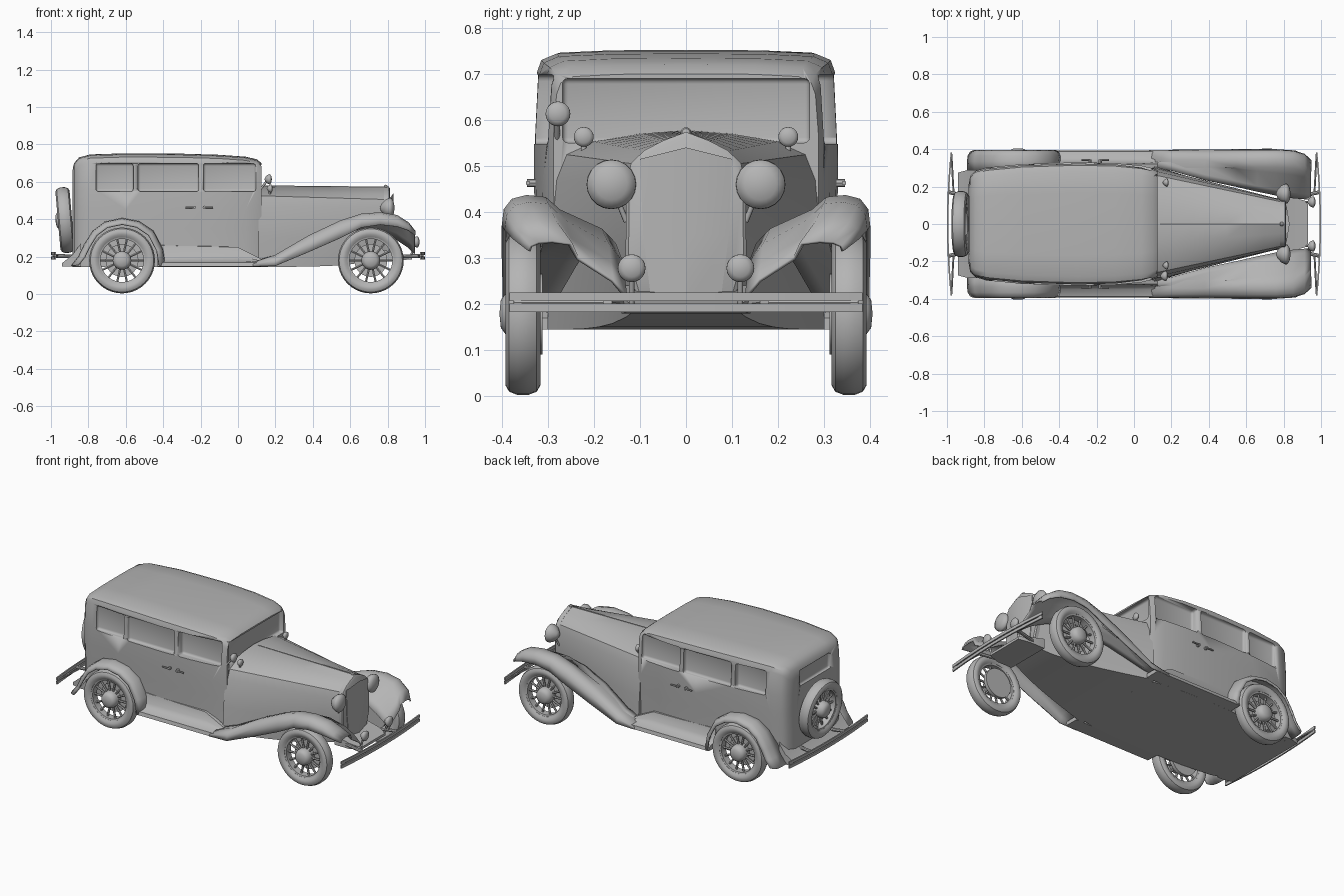
import bpy, bmesh, math
from mathutils import Matrix, Vector

default = bpy.data.objects.get("Cube")
if default:
    bpy.data.objects.remove(default)

GREY = (0.46, 0.46, 0.46, 1)
paint = bpy.data.materials.new("plain grey")
paint.use_nodes = True
paint.diffuse_color = GREY
paint.node_tree.nodes["Principled BSDF"].inputs["Base Color"].default_value = GREY


def finish(name, bm, mirror=False, thickness=0, angle=38):
    """Turn a bmesh into a smooth-shaded object, optionally mirrored across the car."""
    bmesh.ops.recalc_face_normals(bm, faces=bm.faces[:])
    mesh = bpy.data.meshes.new(name)
    bm.to_mesh(mesh)
    bm.free()
    obj = bpy.data.objects.new(name, mesh)
    bpy.context.collection.objects.link(obj)
    mesh.materials.append(paint)
    bpy.ops.object.select_all(action="DESELECT")
    obj.select_set(True)
    bpy.context.view_layer.objects.active = obj
    bpy.ops.object.shade_smooth_by_angle(angle=math.radians(angle))
    if thickness:
        mod = obj.modifiers.new("Thickness", "SOLIDIFY")
        mod.thickness = thickness
        mod.offset = 0
    if mirror:
        mod = obj.modifiers.new("Mirror", "MIRROR")
        mod.use_axis = (False, True, False)
    return obj


def loft(bm, rings, closed=True, caps=True, loop=False):
    """Skin a row of equal point rings."""
    rows = [[bm.verts.new(p) for p in ring] for ring in rings]
    n = len(rows[0])
    pairs = list(zip(rows, rows[1:])) + ([(rows[-1], rows[0])] if loop else [])
    for a, b in pairs:
        for i in range(n if closed else n - 1):
            j = (i + 1) % n
            bm.faces.new((a[i], a[j], b[j], b[i]))
    if caps and closed and not loop:
        bm.faces.new(rows[0])
        bm.faces.new(rows[-1])


def lathe(bm, profile, matrix, steps=32, closed=False):
    """Spin (axial, radius) points around the local x axis."""
    rings = []
    for k in range(steps):
        a = math.tau * k / steps
        rings.append([matrix @ Vector((x, r * math.cos(a), r * math.sin(a))) for x, r in profile])
    loft(bm, rings, closed=closed, caps=False, loop=True)
    bmesh.ops.remove_doubles(bm, verts=bm.verts[:], dist=0.0004)


def box(bm, lo, hi, bevel=0.0):
    made = bmesh.ops.create_cube(bm, size=1)["verts"]
    for v in made:
        v.co = [l + (h - l) * (c + 0.5) for l, h, c in zip(lo, hi, v.co)]
    if bevel:
        edges = list({e for v in made for e in v.link_edges})
        bmesh.ops.bevel(bm, geom=edges, offset=bevel, segments=3, affect="EDGES", profile=0.5)


def rod(bm, a, b, radius, sides=8):
    a, b = Vector(a), Vector(b)
    turn = (b - a).to_track_quat("X", "Z").to_matrix().to_4x4()
    lathe(bm, [(0, 0), (0, radius), ((b - a).length, radius), ((b - a).length, 0)],
          Matrix.Translation(a) @ turn, sides)


def both_sides(x, half):
    """Full closed ring from half-section (y, z) points."""
    right = [(x, -y, z) for y, z in reversed(half) if y > 0]
    return [(x, y, z) for y, z in half] + right


# Cabin: station, half width, roof height
stations = [(-0.886, 0.20, 0.66), (-0.876, 0.255, 0.70), (-0.85, 0.283, 0.73), (-0.79, 0.302, 0.746),
            (-0.6, 0.32, 0.752), (-0.3, 0.33, 0.75), (-0.1, 0.325, 0.744), (0.04, 0.312, 0.734),
            (0.1, 0.298, 0.72), (0.125, 0.288, 0.70)]
bm = bmesh.new()
rings = []
for x, w, t in stations:
    half = [(0, t), (w * 0.5, t - 0.001), (w * 0.85, t - 0.006), (w - 0.016, t - 0.02), (w - 0.007, t - 0.045),
            (w, 0.56), (w, 0.45), (w - 0.006, 0.35), (w - 0.01, 0.145)]
    rings.append(both_sides(x, half))
loft(bm, rings)
cabin = finish("cabin", bm)

# Window recesses
bm = bmesh.new()
for x0, x1, depth in ((-0.76, -0.56, 0.285), (-0.535, -0.21, 0.3), (-0.185, 0.095, 0.277)):
    for s in (1, -1):
        ys = sorted((s * depth, s * 0.45))
        box(bm, (x0, ys[0], 0.548), (x1, ys[1], 0.698), 0.014)
box(bm, (0.098, -0.268, 0.55), (0.3, 0.268, 0.69), 0.012)
box(bm, (-1.1, -0.15, 0.58), (-0.872, 0.15, 0.675), 0.012)
cutter = finish("window_cutter", bm)
cutter.hide_render = True
cut = cabin.modifiers.new("Windows", "BOOLEAN")
cut.operation = "DIFFERENCE"
cut.object = cutter
bpy.context.view_layer.objects.active = cabin
bpy.ops.object.modifier_apply(modifier=cut.name)
bpy.data.objects.remove(cutter)

# Bonnet and cowl, tapering to the radiator
back = [(0, 0.578), (0.1, 0.57), (0.2, 0.553), (0.262, 0.525), (0.284, 0.47), (0.3, 0.3), (0.31, 0.145)]
front = [(0, 0.572), (0.05, 0.553), (0.09, 0.532), (0.118, 0.505), (0.128, 0.46), (0.13, 0.3), (0.1, 0.145)]
bm = bmesh.new()
rings = []
for k in range(8):
    t = k / 7
    half = [(a + (c - a) * t, b + (d - b) * t) for (a, b), (c, d) in zip(back, front)]
    half[-1] = (half[-1][0], 0.145 + 0.05 * t ** 4)
    rings.append(both_sides(0.11 + 0.68 * t, half))
loft(bm, rings)
finish("bonnet", bm, angle=25)

# Radiator shell and V-shaped grille
bm = bmesh.new()
shell = front[:-1] + [(0.1, 0.2)]
loft(bm, [both_sides(x, [(y * k, 0.39 + (z - 0.39) * k) for y, z in shell])
          for x, k in ((0.78, 1.01), (0.806, 1.01), (0.812, 0.96))])
finish("radiator_shell", bm)
bm = bmesh.new()
loft(bm, [[(0.79, -w, z), (0.815, -w, z), (0.832, 0, z + lift), (0.815, w, z), (0.79, w, z)]
          for z, w, lift in ((0.205, 0.075, -0.01), (0.35, 0.093, 0), (0.515, 0.1, 0.025))])
finish("grille", bm, angle=20)
bm = bmesh.new()
lathe(bm, [(-0.012, 0), (-0.008, 0.009), (0, 0.012), (0.008, 0.009), (0.012, 0)], Matrix.Translation((0.79, 0, 0.572)), 12)
rod(bm, (0.14, 0, 0.577), (0.79, 0, 0.571), 0.003)
finish("radiator_cap_and_ridge", bm)

# Front wings: station, crown, outer lip height, outer y, inner y, inner z
wing = [(0.08, 0.166, 0.147, 0.393, 0.30, 0.17), (0.2, 0.205, 0.15, 0.393, 0.285, 0.205),
        (0.38, 0.31, 0.225, 0.394, 0.235, 0.29), (0.55, 0.39, 0.3, 0.396, 0.2, 0.34),
        (0.66, 0.425, 0.355, 0.396, 0.175, 0.345), (0.76, 0.433, 0.37, 0.396, 0.155, 0.33),
        (0.85, 0.418, 0.36, 0.39, 0.14, 0.29), (0.91, 0.38, 0.34, 0.372, 0.135, 0.25),
        (0.945, 0.335, 0.315, 0.34, 0.13, 0.215)]
bm = bmesh.new()
rings = []
for x, crown, lip, yo, yi, zi in wing:
    d = crown - lip
    rings.append([(x, yo, lip), (x, yo - 0.004, crown - d * 0.45), (x, yo - 0.02, crown - d * 0.12),
                  (x, yo - 0.05, crown), (x, yo - 0.09, crown - 0.004), (x, (yo + yi) / 2, crown - (crown - zi) * 0.3),
                  (x, yi + 0.03, zi + (crown - zi) * 0.3), (x, yi, zi)])
loft(bm, rings, closed=False)
finish("front_wing", bm, mirror=True, thickness=0.008, angle=60)

# Rear wings arched over the wheel
arch = [(-0.39, 0.147), (-0.405, 0.24), (-0.455, 0.335), (-0.53, 0.385), (-0.62, 0.402), (-0.71, 0.383),
        (-0.775, 0.335), (-0.822, 0.26), (-0.85, 0.2), (-0.89, 0.15)]
lip = [(0.28, 1.0), (0.335, 1.0), (0.365, 0.985), (0.385, 0.94), (0.393, 0.86)]
bm = bmesh.new()
loft(bm, [[(-0.62 + (x + 0.62) * k, y, 0.18 + (z - 0.18) * k) for y, k in lip] for x, z in arch], closed=False)
finish("rear_wing", bm, mirror=True, thickness=0.008, angle=60)

# Running boards flaring out of the body
bm = bmesh.new()
board = [(0.3, 0.27), (0.322, 0.26), (0.332, 0.205), (0.35, 0.18), (0.388, 0.168), (0.393, 0.147), (0.3, 0.145)]
loft(bm, [[(x, y, min(z, top)) for y, z in board] for x, top in ((-0.43, 0.27), (0.0, 0.25), (0.16, 0.17))])
finish("running_board", bm, mirror=True)

# Aprons under the nose and the tail
bm = bmesh.new()
loft(bm, [[(x, -w, lo), (x, -w, hi), (x, w, hi), (x, w, lo)] for x, w, lo, hi in
          ((0.76, 0.14, 0.18, 0.24), (0.86, 0.14, 0.18, 0.215), (0.93, 0.12, 0.185, 0.2))])
loft(bm, [[(x, -w, 0.147), (x, -w, hi), (x, w, hi), (x, w, 0.147)] for x, w, hi in
          ((-0.84, 0.29, 0.27), (-0.885, 0.29, 0.21), (-0.94, 0.275, 0.165))])
finish("aprons", bm)


def wheel(name, matrix, mirror, drum):
    bm = bmesh.new()
    side = [(0.026, 0.124), (0.036, 0.138), (0.038, 0.155), (0.03, 0.169), (0.012, 0.176)]
    lathe(bm, side + [(-x, r) for x, r in reversed(side)], matrix, 40, closed=True)
    lathe(bm, [(-0.022, 0.115), (0.022, 0.115), (0.026, 0.128), (-0.026, 0.128)], matrix, 40, closed=True)
    lathe(bm, [(-0.02, 0), (-0.02, 0.05), (0.02, 0.05), (0.038, 0.044), (0.048, 0.03), (0.051, 0)], matrix, 24)
    if drum:
        lathe(bm, [(-0.043, 0), (-0.043, 0.088), (-0.022, 0.088), (-0.022, 0)], matrix, 24)
    for k in range(14):
        a = math.tau * k / 14
        u = Vector((0, math.cos(a), math.sin(a)))
        rod(bm, matrix @ (u * 0.045), matrix @ (u * 0.12), 0.0065, 6)
    finish(name, bm, mirror)


outward = Matrix.Rotation(math.pi / 2, 4, "Z")
for name, x in (("front_wheels", 0.71), ("rear_wheels", -0.62)):
    wheel(name, Matrix.Translation((x, 0.354, 0.179)) @ outward, True, True)
tilt = Matrix.Rotation(math.radians(-5), 4, "Y") @ Matrix.Rotation(math.pi, 4, "Z")
wheel("spare_wheel", Matrix.Translation((-0.925, 0, 0.395)) @ tilt, False, False)

# Lamps: teardrop shells
teardrop = [(-0.042, 0), (-0.034, 0.02), (-0.012, 0.044), (0.01, 0.054), (0.02, 0.053), (0.032, 0.034), (0.038, 0)]


def lamp(name, at, size, foot, mirror=True):
    bm = bmesh.new()
    lathe(bm, [(x * size, r * size) for x, r in teardrop], Matrix.Translation(at), 20)
    rod(bm, at, foot, 0.006)
    finish(name, bm, mirror, angle=60)


lamp("headlamp", (0.8, 0.162, 0.46), 1.0, (0.78, 0.13, 0.38))
lamp("fog_lamp", (0.95, 0.118, 0.278), 0.56, (0.92, 0.118, 0.19))
lamp("cowl_lamp", (0.17, 0.222, 0.563), 0.4, (0.17, 0.222, 0.53))
lamp("spot_lamp", (0.162, -0.278, 0.613), 0.5, (0.12, -0.28, 0.56), mirror=False)

# Door handles
bm = bmesh.new()
for x, d in ((-0.235, -1), (-0.18, 1)):
    rod(bm, (x, 0.32, 0.463), (x, 0.345, 0.463), 0.009)
    rod(bm, (x, 0.343, 0.463), (x + d * 0.045, 0.343, 0.463), 0.005)
finish("door_handles", bm, mirror=True)

# Twin-bar bumpers with their brackets
for name, s in (("front_bumper", 1), ("rear_bumper", -1)):
    bm = bmesh.new()
    for z in (0.192, 0.216):
        rings = []
        for k in range(-8, 9):
            x = s * (0.996 - 0.02 * (k / 8) ** 2)
            rings.append([(x + dx, k / 8 * 0.383, z + dz) for dx, dz in
                          ((-0.004, -0.009), (0.004, -0.009), (0.004, 0.009), (-0.004, 0.009))])
        loft(bm, rings)
    for y in (-0.17, 0.17):
        rod(bm, (s * 0.84, y * 0.8, 0.2), (s * 0.99, y, 0.204), 0.01)
        rod(bm, (s * 0.965, y, 0.204), (s * 0.976, y * 2.2, 0.204), 0.005)
    finish(name, bm)
